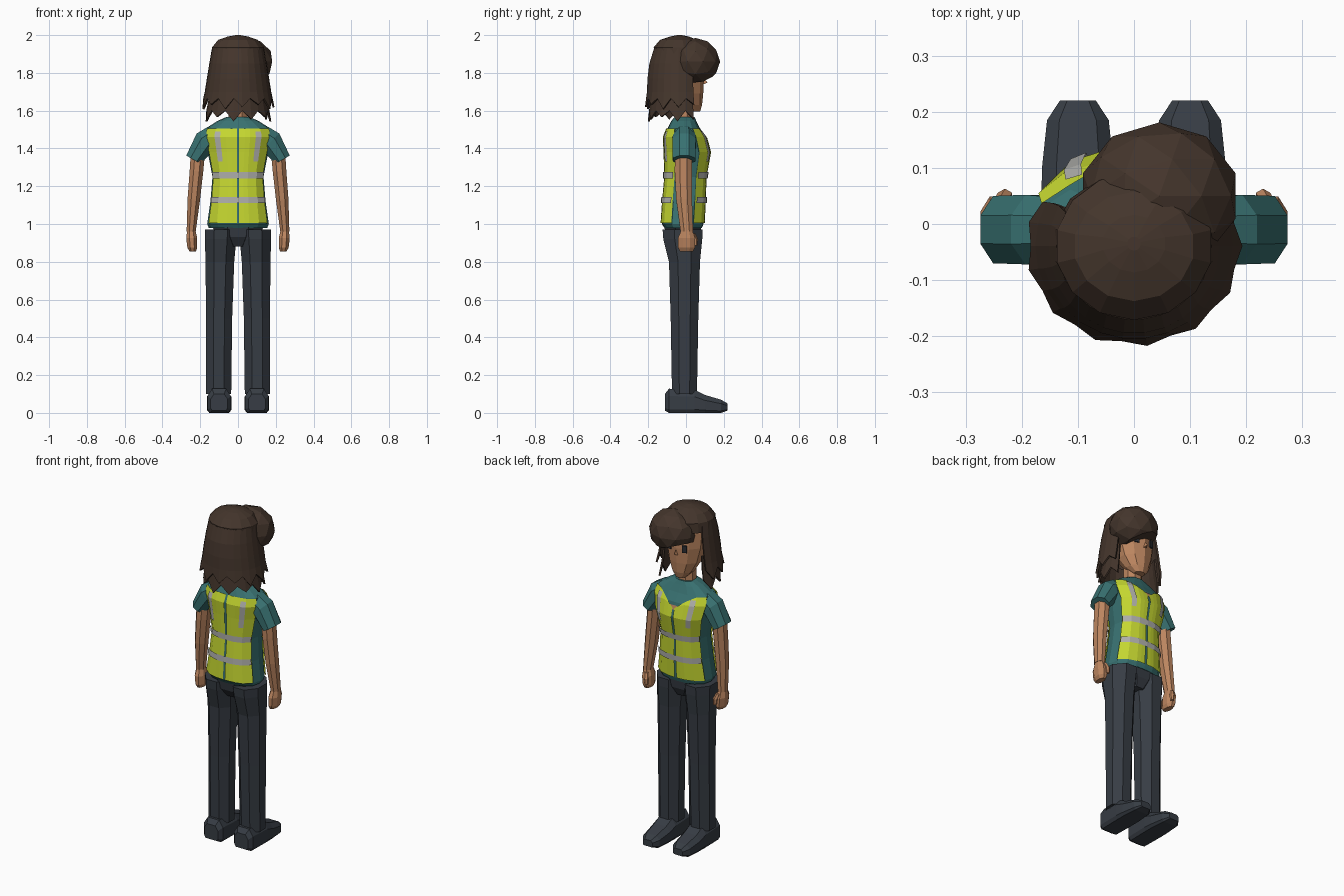
import bpy, bmesh, math
from mathutils import Vector

if "Cube" in bpy.data.objects:
    bpy.data.objects.remove(bpy.data.objects["Cube"])

def mat(name, rgb):
    m = bpy.data.materials.new(name)
    m.diffuse_color = (*rgb, 1)
    m.use_nodes = True
    m.node_tree.nodes["Principled BSDF"].inputs["Base Color"].default_value = m.diffuse_color
    return m

TEAL = mat("teal shirt", (0.04, 0.165, 0.165))
LIME = mat("lime vest", (0.56, 0.68, 0.03))
SILVER = mat("silver tape", (0.42, 0.42, 0.40))
DARK = mat("dark trousers", (0.038, 0.046, 0.058))
HAIR = mat("brown hair", (0.058, 0.036, 0.025))
SKIN = mat("skin", (0.50, 0.235, 0.115))
EYE = mat("eye", (0.025, 0.028, 0.035))

def finish(name, bm, m):
    bmesh.ops.recalc_face_normals(bm, faces=bm.faces)
    me = bpy.data.meshes.new(name)
    bm.to_mesh(me)
    bm.free()
    me.materials.append(m)
    ob = bpy.data.objects.new(name, me)
    bpy.context.collection.objects.link(ob)
    return ob

def skin_rings(name, rings, m, closed=True, caps=True):
    """Bridge a list of point rings with quads."""
    bm = bmesh.new()
    vs = [[bm.verts.new(p) for p in r] for r in rings]
    n = len(vs[0])
    for a, b in zip(vs, vs[1:]):
        for i in range(n if closed else n - 1):
            j = (i + 1) % n
            bm.faces.new((a[i], a[j], b[j], b[i]))
    if caps and closed:
        bm.faces.new(vs[0])
        bm.faces.new(vs[-1])
    return finish(name, bm, m)

def tube(name, path, m, n=8, side=1):
    """path entries: x, y, z, rx, ry, tilt of the ring about y in degrees."""
    k = 1 / math.cos(math.pi / n)
    rings = []
    for x, y, z, rx, ry, tilt in path:
        t = math.radians(tilt)
        ring = []
        for i in range(n):
            a = 2 * math.pi * (i + 0.5) / n
            u = rx * k * math.cos(a)
            ring.append((side * (x + u * math.cos(t)), y + ry * k * math.sin(a), z + u * math.sin(t)))
        rings.append(ring)
    return skin_rings(name, rings, m)

# Torso surface: z, half width, front y, back y
PROFILE = [(0.98, .155, .085, -.115), (1.0, .163, .092, -.128), (1.12, .146, .098, -.12),
           (1.25, .135, .102, -.108), (1.38, .16, .126, -.112), (1.46, .178, .105, -.116),
           (1.505, .172, .075, -.098), (1.545, .11, .055, -.078), (1.567, .06, .045, -.06)]

def body(t, z, side, off=0.0):
    for a, b in zip(PROFILE, PROFILE[1:]):
        if z <= b[0]:
            break
    f = (z - a[0]) / (b[0] - a[0])
    w, yf, yb = (a[i] + f * (b[i] - a[i]) for i in (1, 2, 3))
    c = (yf + yb) / 2
    h = (yf - yb) / 2 + off
    return Vector(((w + off) * t, c + side * h * (1 - abs(t) ** 2.5) ** 0.4, z))

TS = [-1, -.92, -.66, -.35, 0, .35, .66, .92]
rings = [[body(t, p[0], 1) for t in TS] + [body(-t, p[0], -1) for t in TS] for p in PROFILE]
skin_rings("shirt", rings, TEAL)

def panel(name, ts, zs, side, off, m, trim=None):
    """Patch lying just above the torso; trim moves the edge heights."""
    trim = trim or (lambda t, z: z)
    return skin_rings(name, [[body(t, trim(t, z), side, off) for t in ts] for z in zs], m, closed=False)

def v_neck(t, z):
    return z if z < 1.4 else min(z, 1.415 + 0.14 * abs(t) + (z - 1.4) * 0.1)

# High visibility vest: four panels, tapes around and over the shoulders
for side, word in ((1, "front"), (-1, "back")):
    for s in (-1, 1):
        panel("vest_" + word, [s * t for t in (.035, .2, .35, .66, .92)],
              (1.005, 1.12, 1.25, 1.38, 1.46, 1.505), side, .007, LIME, v_neck if side > 0 else None)
        panel("shoulder_tape", [s * .5, s * .66], (1.33, 1.38, 1.46, 1.49), side, .011, SILVER,
              v_neck if side > 0 else None)
    for z in (1.11, 1.24):
        panel("waist_tape", [-.9, -.66, -.35, 0, .35, .66, .9], (z, z + .034), side, .013, SILVER)
panel("neck_opening", [-.14, 0, .14], (1.42, 1.445), 1, .006, SKIN)

# Trousers
tube("pelvis", [(0, -.01, .88, .055, .06, 0), (0, -.015, .93, .1, .09, 0),
                (0, -.017, 1.0, .148, .1, 0)], DARK)

def shoe(s):
    """Rings across y: y, half width, bottom z, top z."""
    rings = []
    for y, w, lo, hi in ((-.112, .045, .012, .1), (-.09, .062, 0, .128), (.045, .065, 0, .122),
                         (.1, .064, 0, .095), (.185, .055, 0, .07), (.22, .032, .012, .05)):
        d = (hi - lo) * .3
        prof = [(-w, lo + d * .5), (-w * .8, lo), (w * .8, lo), (w, lo + d * .5),
                (w, hi - d), (w * .6, hi), (-w * .6, hi), (-w, hi - d)]
        rings.append([(s * .1 + x, y, z) for x, z in prof])
    skin_rings("shoe", rings, DARK)

# Limbs, mirrored
for s in (-1, 1):
    tube("leg", [(.103, -.008, .1, .067, .066, 0), (.1, -.008, .5, .069, .073, 0),
                 (.096, -.008, .8, .076, .082, 0), (.092, -.017, .92, .083, .103, 0),
                 (.09, -.018, .972, .086, .106, 0)], DARK, side=s)
    shoe(s)
    tube("sleeve", [(.1, -.01, 1.47, .05, .05, 75), (.14, -.01, 1.46, .058, .058, 70),
                    (.175, -.01, 1.435, .062, .062, 45), (.235, -.01, 1.34, .045, .06, 30)], TEAL, side=s)
    tube("arm", [(.212, -.013, 1.38, .038, .045, 12), (.22, -.014, 1.28, .036, .046, 8),
                 (.234, -.01, 1.13, .033, .042, 5), (.248, .004, .96, .024, .033, 2)], SKIN, side=s)
    tube("hand", [(.247, .004, .965, .022, .03, 0), (.245, .003, .925, .029, .046, 0),
                  (.242, .003, .875, .026, .045, 0), (.24, .003, .855, .017, .035, 0)], SKIN, side=s)
    tube("thumb", [(.238, .035, .95, .012, .012, 0), (.23, .048, .92, .013, .013, 0),
                   (.228, .05, .885, .009, .009, 0)], SKIN, n=6, side=s)

# Head
tube("neck", [(0, -.01, 1.5, .052, .045, 0), (0, -.01, 1.68, .048, .045, 0)], SKIN)
tube("head", [(0, .045, 1.595, .03, .028, 0), (0, .025, 1.63, .062, .057, 0),
              (0, .005, 1.69, .092, .082, 0), (0, -.01, 1.78, .112, .1, 0),
              (0, -.02, 1.87, .115, .105, 0), (0, -.03, 1.95, .075, .075, 0)], SKIN, n=10)
bm = bmesh.new()
a, b, c, d = (bm.verts.new(p) for p in ((-.014, .08, 1.735), (.014, .08, 1.735), (0, .08, 1.79), (0, .114, 1.748)))
for f in ((a, b, d), (b, c, d), (c, a, d), (a, c, b)):
    bm.faces.new(f)
finish("nose", bm, SKIN)
for s in (-1, 1):
    bpy.ops.mesh.primitive_cube_add(size=1, location=(s * .05, .085, 1.782), rotation=(math.radians(-3), 0, -s * .32))
    eye = bpy.context.object
    eye.name = "eye"
    eye.scale = (.026, .009, .042)
    eye.data.materials.append(EYE)

# Hair: layered shells open at the face, ending in jagged locks
def hair_layer(name, levels, start, end, n, tip):
    rings = []
    for k, (z, rx, ry) in enumerate(levels):
        ring = []
        for i in range(n + 1):
            a = math.radians(start + (end - start) * i / n)
            last = k == len(levels) - 1
            low = last and i % 2 == 1
            g = 1.05 if low else 1
            dz = -tip * (1 + .3 * math.sin(i * 2.1)) if low else 0
            ring.append((rx * g * math.cos(a), -.04 + ry * g * math.sin(a), z + dz))
        rings.append(ring)
    ob = skin_rings(name, rings, HAIR, closed=False)
    mod = ob.modifiers.new("thickness", "SOLIDIFY")
    mod.thickness = .01
    mod.offset = -1
    return ob

hair_layer("hair_main", [(1.93, .138, .13), (1.85, .152, .155), (1.77, .165, .165),
                         (1.7, .176, .168), (1.665, .184, .17)], 152, 388, 17, .045)
hair_layer("hair_under", [(1.74, .148, .145), (1.66, .156, .15), (1.6, .168, .156)], 150, 390, 15, .045)
tube("hair_crown", [(0, -.035, 1.88, .142, .125, 0), (0, -.04, 1.935, .137, .128, 0),
                    (0, -.04, 1.975, .105, .095, 0), (0, -.035, 1.992, .055, .05, 0),
                    (0, -.035, 2.0, .012, .012, 0)], HAIR, n=14)

# Swept fringe: faceted blob cut along a slanted hairline
bm = bmesh.new()
bmesh.ops.create_icosphere(bm, subdivisions=2, radius=1)
for v in bm.verts:
    v.co = Vector((.045 + .143 * v.co.x, .05 + .131 * v.co.y, 1.86 + .125 * v.co.z))
cut = bmesh.ops.bisect_plane(bm, geom=bm.verts[:] + bm.edges[:] + bm.faces[:], plane_co=(.03, .07, 1.78),
                             plane_no=(.4, -.2, 1), clear_inner=True)
bmesh.ops.holes_fill(bm, edges=[e for e in bm.edges if e.is_boundary])
finish("hair_fringe", bm, HAIR)
